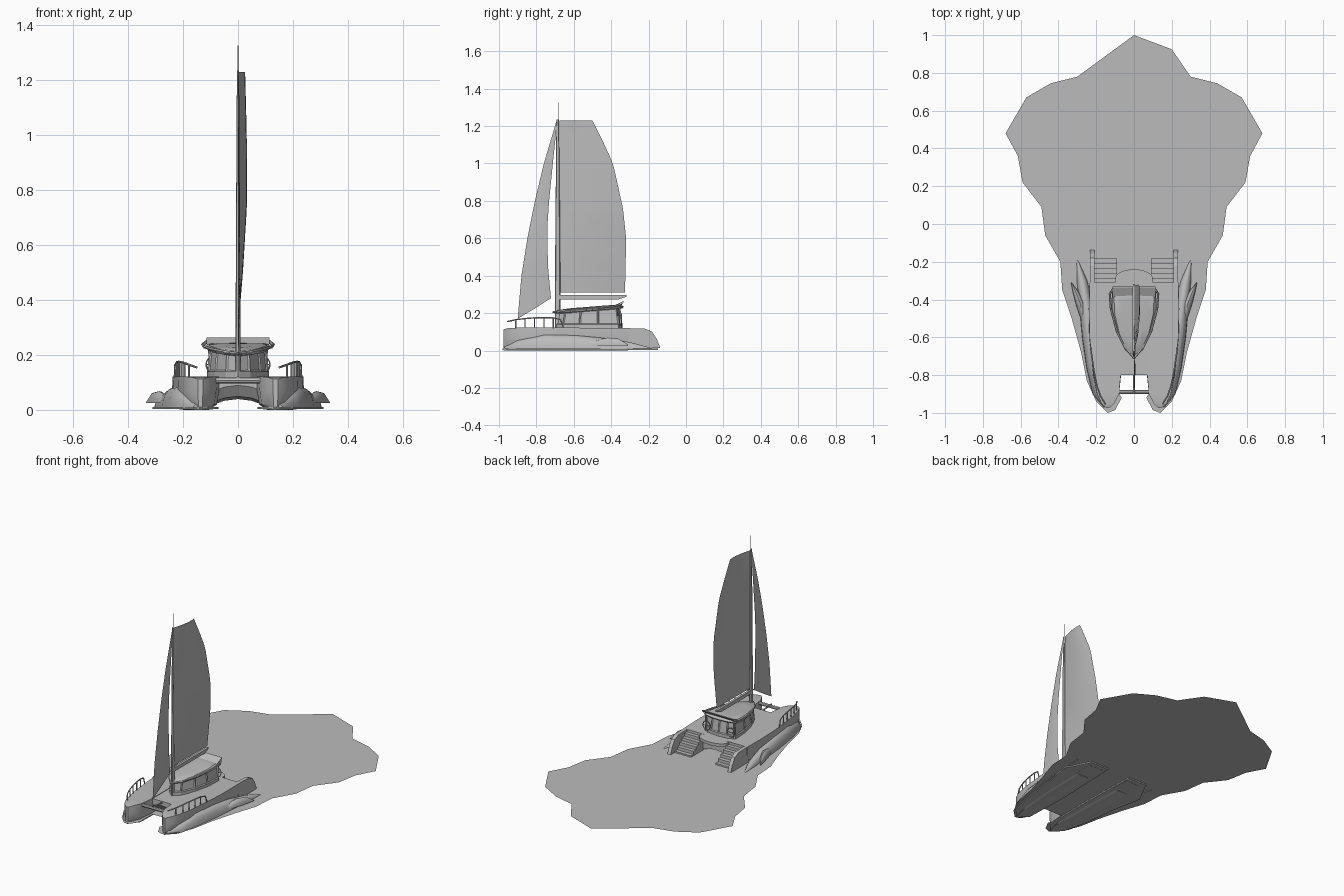
import bpy, bmesh, math
from mathutils import Vector

if "Cube" in bpy.data.objects:
    bpy.data.objects.remove(bpy.data.objects["Cube"])

grey = bpy.data.materials.new("plain grey")
grey.diffuse_color = (0.5, 0.5, 0.5, 1)
grey.use_nodes = True
grey.node_tree.nodes["Principled BSDF"].inputs["Base Color"].default_value = grey.diffuse_color


def make(name, verts, faces, smooth=False, recalc=True):
    me = bpy.data.meshes.new(name)
    me.from_pydata(verts, [], faces)
    bm = bmesh.new()
    bm.from_mesh(me)
    if recalc:
        bmesh.ops.recalc_face_normals(bm, faces=bm.faces)
    bm.to_mesh(me)
    bm.free()
    ob = bpy.data.objects.new(name, me)
    bpy.context.collection.objects.link(ob)
    me.materials.append(grey)
    if smooth:
        bpy.context.view_layer.objects.active = ob
        ob.select_set(True)
        bpy.ops.object.shade_smooth_by_angle(angle=math.radians(35))
        ob.select_set(False)
    return ob


def loft(name, rings, smooth=False):
    n = len(rings[0])
    verts = [p for r in rings for p in r]
    faces = [(i * n + j, i * n + (j + 1) % n, (i + 1) * n + (j + 1) % n, (i + 1) * n + j)
             for i in range(len(rings) - 1) for j in range(n)]
    faces += [tuple(range(n)), tuple(range(len(verts) - n, len(verts)))]
    return make(name, verts, faces, smooth)


def prism(name, outline, z0, z1):
    return loft(name, [[(x, y, z) for x, y in outline] for z in (z0, z1)])


def box(name, x0, x1, y0, y1, z0, z1):
    return prism(name, [(x0, y0), (x1, y0), (x1, y1), (x0, y1)], z0, z1)


def tube(name, pts, r, sides=6):
    rings = []
    for i, p in enumerate(pts):
        d = Vector(pts[min(i + 1, len(pts) - 1)]) - Vector(pts[max(i - 1, 0)])
        q = d.to_track_quat('Z', 'Y')
        rings.append([Vector(p) + q @ Vector((r * math.cos(a), r * math.sin(a), 0))
                      for a in (2 * math.pi * k / sides for k in range(sides))])
    return loft(name, rings, True)


def mirrored(ob):
    ob.modifiers.new("Mirror", 'MIRROR')
    return ob


def lerp(table, t):
    for (a, u), (b, v) in zip(table, table[1:]):
        if t <= b:
            return u + (v - u) * max(0, t - a) / (b - a)
    return table[-1][1]


def both(half):
    return half + [(-x, y) for x, y in reversed(half) if x > 0]


# Flat water sheet with the wake spreading aft and a notch between the bows
make("water_sheet", [(x, y, 0.014) for x, y in both([
    (0, 1), (0.2, 0.925), (0.3, 0.78), (0.44, 0.745), (0.57, 0.67), (0.68, 0.48),
    (0.615, 0.36), (0.59, 0.22), (0.49, 0.09), (0.47, -0.06), (0.39, -0.2), (0.38, -0.35),
    (0.33, -0.5), (0.28, -0.68), (0.25, -0.83), (0.2, -0.94), (0.14, -1), (0.1, -0.985),
    (0.065, -0.92), (0.095, -0.87), (0.09, -0.8)])], [tuple(range(40))], recalc=False)

# Hulls: y, inner x, outer x, deck height
stations = [(-0.975, 0.128, 0.145, 0.113), (-0.95, 0.105, 0.172, 0.12), (-0.9, 0.08, 0.195, 0.122),
            (-0.8, 0.07, 0.215, 0.122), (-0.6, 0.07, 0.235, 0.122), (-0.45, 0.075, 0.238, 0.121),
            (-0.31, 0.085, 0.235, 0.12)]
rings = []
for y, a, b, z in stations:
    c, h = (a + b) / 2, (b - a) / 2
    rings.append([(c - h, y, z), (c - h * 1.02, y, z * .6), (c - h * .9, y, .02), (c - h * .5, y, 0),
                  (c + h * .5, y, 0), (c + h * .9, y, .02), (c + h * 1.02, y, z * .6), (c + h, y, z)])
mirrored(loft("hull", rings, True))

# Low skirt under each hull
mirrored(prism("hull_skirt", [(0.085, -0.15), (0.225, -0.15), (0.27, -0.24), (0.31, -0.31), (0.27, -0.5),
                              (0.24, -0.75), (0.2, -0.92), (0.14, -0.98), (0.08, -0.92), (0.07, -0.6)],
               0.003, 0.011))

# Stern stairs and rounded side walls
for i in range(5):
    mirrored(box("stern_step", 0.09, 0.212, -0.312 + i * 0.026, -0.286 + i * 0.026, 0.002, 0.103 - i * 0.02))
wall = [(-0.33, 0.12), (-0.22, 0.117), (-0.18, 0.1), (-0.155, 0.06), (-0.138, 0.015), (-0.33, 0.003)]
mirrored(loft("stern_wall", [[(x, y, z) for y, z in wall] for x in (0.21, 0.234)]))

# Bridge deck with arched underside, and rounded aft cockpit deck
rings = []
for y, z in ((-0.8, 0.09), (-0.77, 0.05), (-0.6, 0.04), (-0.31, 0.04)):
    rings.append([(0.1, y, 0.119), (-0.1, y, 0.119)] +
                 [(x, y, z - 0.025 * (x / 0.1) ** 2) for x in (-0.1, -0.05, 0, 0.05, 0.1)])
loft("bridge_deck", rings)
arc = [(0.1 * math.cos(t), -0.29 + 0.05 * math.sin(t)) for t in (math.pi * k / 12 for k in range(13))]
prism("cockpit_deck", [(0.1, -0.33)] + arc + [(-0.1, -0.33)], 0.1, 0.119)

# Bow crossbeam and bowsprit
tube("crossbeam", [(-0.1, -0.89, 0.108), (0.1, -0.89, 0.108)], 0.011, 8)
tube("bowsprit", [(0, -0.79, 0.11), (0, -0.9, 0.118)], 0.005)


# Bow waves and side spray along the hulls: y, x, half width, height
def wave(name, table, z0):
    mirrored(loft(name, [[(x + w * math.cos(math.pi * k / 8), y, z0 + h * math.sin(math.pi * k / 8))
                          for k in range(9)] for y, x, w, h in table], True))


wave("bow_wave", [(-0.97, 0.15, 0.012, 0.01), (-0.9, 0.19, 0.03, 0.045), (-0.76, 0.215, 0.037, 0.075),
                  (-0.6, 0.235, 0.04, 0.072), (-0.45, 0.25, 0.038, 0.058), (-0.3, 0.275, 0.028, 0.035),
                  (-0.19, 0.3, 0.004, 0.005)], 0.01)
wave("side_spray", [(-0.55, 0.255, 0.006, 0.01), (-0.48, 0.27, 0.02, 0.03), (-0.42, 0.285, 0.024, 0.044),
                    (-0.36, 0.308, 0.016, 0.038), (-0.31, 0.332, 0.002, 0.006)], 0.025)

# Cabin with recessed windows
plan = both([(0, -0.7), (0.045, -0.66), (0.085, -0.57), (0.108, -0.47), (0.112, -0.36), (0.06, -0.345), (0, -0.34)])


def scaled(k, shift=0):
    return [(x * k, -0.5 + (y + 0.5) * k + shift) for x, y in plan]


def roof_z(y):
    return 0.2 + 0.03 * (y + 0.72) / 0.38


cabin = loft("cabin", [[(x, y, 0.118) for x, y in scaled(1)], [(x, y, 0.14) for x, y in scaled(1)],
                       [(x, y, roof_z(y)) for x, y in scaled(0.93)]])
bm = bmesh.new()
bm.from_mesh(cabin.data)
panes = [f for f in bm.faces if len(f.verts) == 4 and f.calc_center_median().z > 0.15]
bmesh.ops.inset_individual(bm, faces=panes, thickness=0.008, depth=-0.005)
bm.to_mesh(cabin.data)
bm.free()

# Cabin roof, its rim rail and the raised aft spoiler
loft("cabin_roof", [[(x, y, roof_z(y) + dz) for x, y in scaled(k)]
                    for k, dz in ((1.0, -0.004), (1.05, 0.004), (0.95, 0.014), (0.6, 0.018))], True)
mirrored(tube("roof_rail", [(0, -0.71, 0.205), (0.05, -0.65, 0.212), (0.09, -0.57, 0.22),
                            (0.122, -0.45, 0.23), (0.128, -0.37, 0.238), (0.112, -0.345, 0.25)], 0.006))
loft("roof_spoiler", [[(x, y, z) for y, z in ((-0.39, 0.238), (-0.34, 0.262), (-0.33, 0.264), (-0.34, 0.25))]
                      for x in (-0.115, 0.115)])
mirrored(tube("spoiler_post", [(0.1, -0.36, 0.12), (0.105, -0.355, 0.25)], 0.005))

# Helm wheels
ring = [(0.09 + 0.026 * math.cos(t), -0.345, 0.165 + 0.03 * math.sin(t))
        for t in (2 * math.pi * k / 16 for k in range(17))]
mirrored(tube("helm_wheel", ring, 0.003))
mirrored(tube("helm_spoke", [(0.064, -0.345, 0.165), (0.116, -0.345, 0.165)], 0.002))

# Bow railings on the outer deck edges
rail = [(0.15, -0.955, 0.155), (0.178, -0.91, 0.165), (0.195, -0.86, 0.171), (0.206, -0.81, 0.175),
        (0.215, -0.76, 0.176), (0.222, -0.71, 0.175), (0.228, -0.67, 0.165), (0.23, -0.655, 0.12)]
mirrored(tube("hand_rail", rail, 0.004))
for x, y, z in rail[1:6]:
    mirrored(tube("rail_post", [(x, y, 0.118), (x, y, z)], 0.0035))

# Mast, antenna and boom
loft("mast", [[(w * math.cos(t), -0.686 + 1.7 * w * math.sin(t), z) for t in (math.pi * k / 4 for k in range(8))]
              for z, w in ((0.118, 0.009), (0.3, 0.009), (0.9, 0.006), (1.235, 0.004))], True)
tube("antenna", [(0, -0.682, 1.23), (0, -0.682, 1.325)], 0.0018)
loft("boom", [[(-w, y, 0.274), (w, y, 0.274), (w, y, 0.298), (-w, y, 0.298)]
              for y, w in ((-0.68, 0.007), (-0.36, 0.008))] +
     [[(-.006, -0.318, 0.288), (.006, -0.318, 0.288), (.006, -0.318, 0.298), (-.006, -0.318, 0.298)]])


# Sails as curved single-surface sheets between a leading and a trailing edge
def sail(name, front, back, belly, z0, z1, rise=0):
    rows, cols = 22, 8
    verts, faces = [], []
    for i in range(rows + 1):
        t = i / rows
        for j in range(cols + 1):
            s = j / cols
            z = z0 + (z1 - z0) * t + rise * s * (1 - t)
            a, b = lerp(front, z), lerp(back, z)
            verts.append((lerp(belly, z) * math.sin(s * 1.9) / math.sin(1.57), a + (b - a) * s, z))
    for i in range(rows):
        for j in range(cols):
            k = i * (cols + 1) + j
            faces.append((k, k + 1, k + cols + 2, k + cols + 1))
    make(name, verts, faces, True, False)


sail("main_sail", [(0.3, -0.675), (1.23, -0.675)],
     [(0.31, -0.326), (0.6, -0.32), (0.76, -0.337), (1.0, -0.39), (1.12, -0.445), (1.23, -0.5)],
     [(0.31, 0.002), (0.5, 0.018), (0.75, 0.033), (1.0, 0.032), (1.23, 0.026)], 0.31, 1.23)
sail("jib_sail", [(0.17, -0.9), (0.4, -0.88), (0.6, -0.848), (0.8, -0.808), (1.0, -0.76), (1.23, -0.692)],
     [(0.28, -0.722), (0.45, -0.738), (0.65, -0.742), (0.8, -0.732), (1.0, -0.712), (1.23, -0.688)],
     [(0.17, 0.002), (0.5, 0.008), (1.23, 0.001)], 0.17, 1.23, 0.11)
